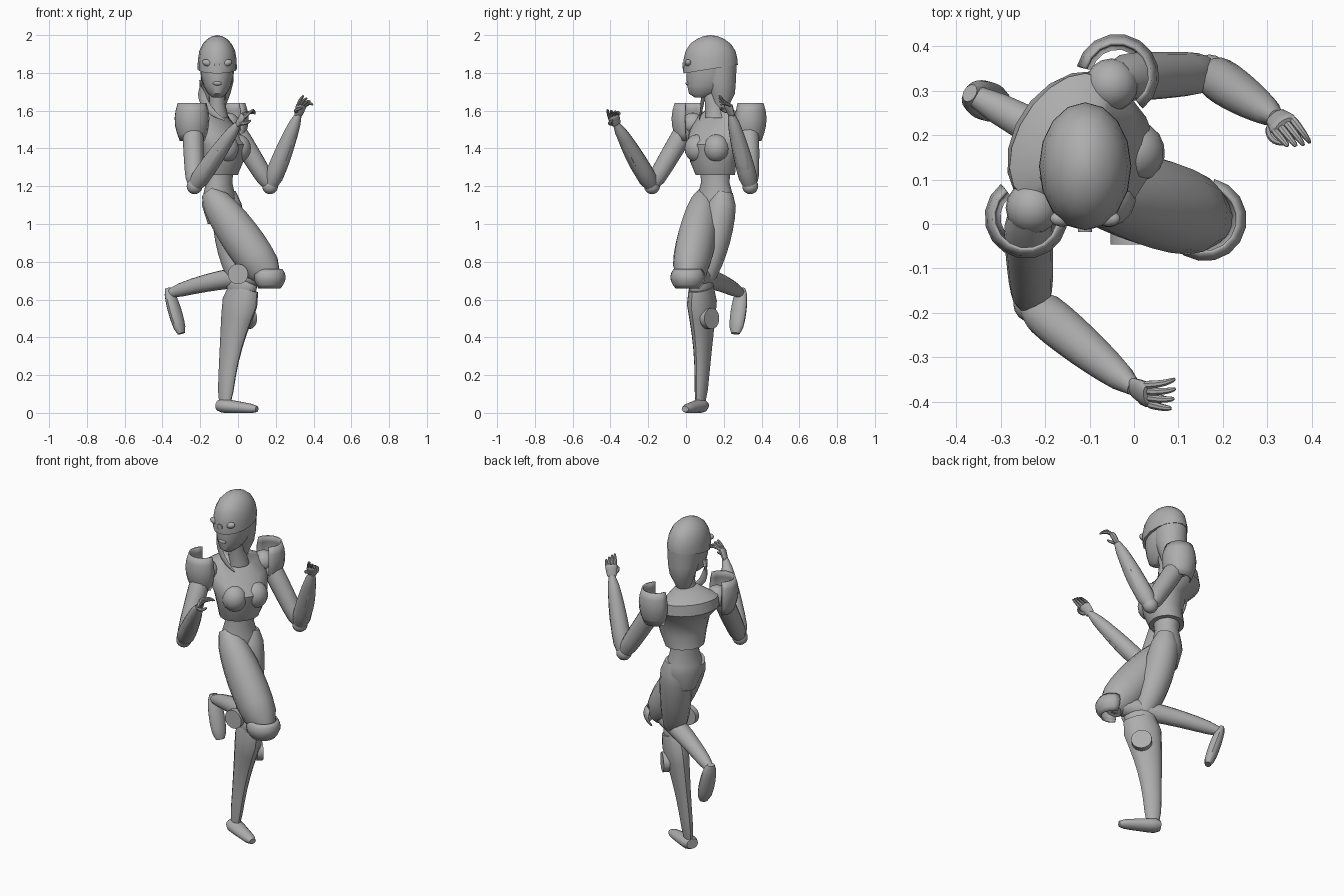
import bpy, bmesh, math
from mathutils import Vector, Matrix

cube = bpy.data.objects.get("Cube")
if cube:
    bpy.data.objects.remove(cube)

grey_colour = (.42, .42, .42, 1)
grey = bpy.data.materials.new("plain grey")
grey.use_nodes = True
grey.diffuse_color = grey_colour
grey.node_tree.nodes["Principled BSDF"].inputs["Base Color"].default_value = grey_colour

UP = Vector((0, 0, 1))
WIDE = Vector((1, 0, 0))
AHEAD = -Vector((0, 1, 0))                  # where the head looks
FRONT = Vector((.84, -.54, 0))              # where the chest points
SIDE = UP.cross(FRONT)                      # toward the left shoulder
body_turn = Matrix.Rotation(math.atan2(SIDE.y, SIDE.x), 4, 'Z')
no_turn = Matrix.Identity(4)
no_bow = Vector()


def finish(name, bm):
    """Turn a bmesh into a grey, smooth object that keeps its hard edges."""
    bmesh.ops.recalc_face_normals(bm, faces=bm.faces)
    mesh = bpy.data.meshes.new(name)
    bm.to_mesh(mesh)
    bm.free()
    mesh.materials.append(grey)
    obj = bpy.data.objects.new(name, mesh)
    bpy.context.collection.objects.link(obj)
    bpy.ops.object.select_all(action='DESELECT')
    obj.select_set(True)
    bpy.context.view_layer.objects.active = obj
    bpy.ops.object.shade_smooth_by_angle(angle=math.radians(35))
    return obj


def bridge(bm, rows, closed):
    for low, high in zip(rows, rows[1:]):
        count = len(low)
        for k in range(count if closed else count - 1):
            following = (k + 1) % count
            bm.faces.new((low[k], low[following], high[following], high[k]))


def skin(name, rings, sides=14):
    """Skin oval rings, each a centre and its two half axes."""
    bm = bmesh.new()
    angles = [math.tau * k / sides for k in range(sides)]
    rows = [[bm.verts.new(centre + u * math.cos(a) + v * math.sin(a)) for a in angles]
            for centre, u, v in rings]
    bridge(bm, rows, True)
    bm.faces.new(rows[0])
    bm.faces.new(rows[-1])
    finish(name, bm)


def tower(name, base, front, rings):
    """Stack level ovals: height, shift to the front, half width, half depth."""
    side = UP.cross(front)
    skin(name, [(base + UP * height + front * shift, side * width, front * depth)
                for height, shift, width, depth in rings], 18)


def limb(name, start, end, radii, flat=1, ref=SIDE, bow=no_bow, sides=14):
    """Round-ended limb whose radius runs smoothly through start, middle and end."""
    first, middle, last = radii
    steps = 8
    rings = []
    for i in range(steps + 1):
        t = i / steps
        along = (end - start + bow * 4 * (1 - 2 * t)).normalized()
        u = (ref - along * ref.dot(along)).normalized()
        v = along.cross(u)
        radius = (first * (1 - t) * (1 - 2 * t) + middle * 4 * t * (1 - t)
                  + last * t * (2 * t - 1))
        radius *= 1 - .3 * abs(2 * t - 1) ** 8
        centre = start.lerp(end, t) + bow * 4 * t * (1 - t)
        rings.append((centre, u * radius, v * radius * flat))
    skin(name, rings, sides)


def ball(name, centre, size, turn=no_turn):
    bm = bmesh.new()
    place = Matrix.Translation(centre) @ turn @ Matrix.Diagonal((*size, 1))
    bmesh.ops.create_uvsphere(bm, u_segments=16, v_segments=10, radius=1, matrix=place)
    finish(name, bm)


def dome(name, centre, size, rim_normal):
    """Blunt-topped cap cut off along a tilted rim."""
    bm = bmesh.new()
    bmesh.ops.create_uvsphere(bm, u_segments=16, v_segments=12, radius=1)
    for v in bm.verts:
        v.co *= 1 + .4 * (v.co.z * (1 - v.co.z ** 2)) ** 2     # fuller crown
    place = Matrix.Translation(centre) @ Matrix.Diagonal((*size, 1))
    bmesh.ops.transform(bm, verts=bm.verts, matrix=place)
    cut = bmesh.ops.bisect_plane(bm, geom=bm.verts[:] + bm.edges[:] + bm.faces[:],
                                 plane_co=centre, plane_no=rim_normal, clear_inner=True)
    rim = [e for e in cut["geom_cut"] if isinstance(e, bmesh.types.BMEdge)]
    bmesh.ops.contextual_create(bm, geom=rim)
    finish(name, bm)


def disc(name, centre, normal, radius):
    bm = bmesh.new()
    turn = normal.to_track_quat('Z', 'Y').to_matrix().to_4x4()
    bmesh.ops.create_cone(bm, cap_ends=True, segments=18, radius1=radius, radius2=radius,
                          depth=radius * .6, matrix=Matrix.Translation(centre) @ turn)
    finish(name, bm)


def guard(name, bottom, height, radius, facing):
    """Bulging open shell wrapped around a joint."""
    bm = bmesh.new()
    middle = math.atan2(facing.y, facing.x)
    rows = []
    for i in range(6):
        t = i / 5
        reach = radius * (.55 + .45 * math.sin(math.pi * (.1 + .7 * t)))
        row = []
        for k in range(-5, 6):
            angle = middle + math.radians(22 * k)
            out = Vector((math.cos(angle), math.sin(angle), 0))
            row.append(bm.verts.new(bottom + out * reach + UP * height * t))
        rows.append(row)
    bridge(bm, rows, False)
    shell = finish(name, bm).modifiers.new("thickness", 'SOLIDIFY')
    shell.thickness = .008
    shell.offset = 0


def hand(side, wrist, along, palm):
    """Palm, four curled fingers and a thumb."""
    along.normalize()
    palm = (palm - along * palm.dot(along)).normalized()
    across = along.cross(palm)
    limb(side + "_palm", wrist - along * .01, wrist + along * .06, (.025, .03, .035), .5, across)
    for i, finger in enumerate(("index", "middle", "ring", "little")):
        knuckle = wrist + along * .05 + across * (i - 1.5) * .016
        bend = .3 + .25 * i
        tip = knuckle + (along * math.cos(bend) + palm * math.sin(bend)) * .07
        limb(f"{side}_{finger}_finger", knuckle, tip, (.01, .008, .005), 1, across,
             along * .012, 8)
    root = wrist + along * .015 - across * .02
    limb(side + "_thumb", root, root + (along + palm) * .04, (.012, .01, .006), 1, across,
         across * -.015, 8)


def arm(side, outward, shoulder, elbow, wrist, along, palm):
    """Shoulder guard, upper arm, forearm with its plate, and hand."""
    guard(side + "_shoulder_guard", shoulder + outward * .005 - UP * .12, .2, .09, outward)
    ball(side + "_shoulder", shoulder - outward * .02 - UP * .03, (.06, .06, .06))
    limb(side + "_upper_arm", shoulder - UP * .02, elbow, (.055, .053, .045))
    limb(side + "_forearm", elbow, wrist, (.05, .046, .025))
    ball(side + "_elbow_cap", elbow, (.042, .042, .042))
    reach = wrist - elbow
    outer = elbow - shoulder
    outer = (outer - reach * outer.dot(reach) / reach.length_squared).normalized()
    limb(side + "_forearm_plate", elbow.lerp(wrist, .2) + outer * .04,
         elbow.lerp(wrist, .85) + outer * .025, (.025, .032, .012), .4, reach.cross(outer))
    hand(side, wrist, along, palm)


# Torso, turned away from the head
core = Vector((-.1, .155, 0))
tower("chest", core, FRONT, [(1.26, 0, .11, .095), (1.33, .02, .13, .105), (1.42, .02, .15, .12),
                             (1.5, -.05, .175, .13), (1.56, -.075, .16, .095), (1.61, -.04, .07, .06)])
tower("waist_and_pelvis", core, FRONT, [(1.3, 0, .085, .075), (1.22, 0, .08, .066),
                                        (1.15, 0, .1, .08), (1.1, 0, .11, .085), (1, 0, .06, .06)])
for label, way in (("left", 1), ("right", -1)):
    ball(label + "_breast", core + FRONT * .08 + SIDE * .06 * way + UP * 1.4,
         (.07, .07, .075), body_turn)

# Head with helmet, nape guard and goggles
head = Vector((-.11, .13, 0))
tower("neck", head, AHEAD, [(1.56, -.03, .06, .06), (1.64, -.02, .042, .05), (1.74, 0, .045, .05)])
tower("face", head, AHEAD, [(1.84, 0, .092, .128), (1.78, .01, .086, .12), (1.73, .015, .072, .11),
                            (1.69, .04, .05, .075), (1.67, .05, .025, .035)])
tower("nape_guard", head, AHEAD, [(1.85, -.04, .09, .1), (1.75, -.05, .085, .085),
                                  (1.69, -.06, .07, .07), (1.6, -.05, .035, .035)])
dome("helmet", head + UP * 1.82, (.104, .145, .18), UP + AHEAD * .16)
for label, way in (("left", 1), ("right", -1)):
    ball(label + "_goggle", head + Vector((way * .052, -.118, 1.853)), (.028, .018, .018),
         Matrix.Rotation(way * -.3, 4, 'Y'))
disc("brow_stud", head + AHEAD * .143 + UP * 1.84, AHEAD, .016)
ball("lips", head + AHEAD * .12 + UP * 1.745, (.024, .012, .012))
limb("neck_strand", Vector((-.195, .1, 1.76)), Vector((-.07, .07, 1.55)), (.02, .022, .005), .3,
     UP, Vector((-.04, 0, -.02)), 8)

# Arms, bent up at the elbows
arm("right", -SIDE, Vector((-.24, .02, 1.56)), Vector((-.23, -.18, 1.2)), Vector((0, -.37, 1.53)),
    Vector((.5, -.25, .75)), Vector((.8, .3, -.3)))
arm("left", SIDE, Vector((-.04, .33, 1.56)), Vector((.17, .34, 1.2)), Vector((.32, .24, 1.58)),
    Vector((.3, -.3, .9)), Vector((.6, -.8, .1)))

# Raised right leg, crossing in front
knee = Vector((.16, .01, .73))
ankle = Vector((-.37, .295, .63))
limb("right_thigh", Vector((-.155, .11, 1.17)), knee + Vector((.01, 0, -.02)), (.06, .1, .085), 1.1)
guard("right_knee_guard", knee - UP * .07, .1, .09, FRONT)
limb("right_shin", knee, ankle, (.06, .05, .032), 1, UP, UP * .02)
disc("right_calf_disc", Vector((0, -.03, .735)), AHEAD, .054)
limb("right_foot", ankle + UP * .03, Vector((-.3, .262, .42)), (.03, .045, .035), .7)

# Standing left leg
knee = Vector((.02, .08, .67))
ankle = Vector((-.07, .075, .04))
limb("left_thigh", Vector((-.06, .2, 1.17)), knee, (.07, .085, .055), 1, SIDE, FRONT * -.02)
ball("left_knee", knee, (.055, .09, .07), body_turn)
limb("left_shin", knee + Vector((.01, 0, -.01)), ankle, (.125, .066, .045), .65, FRONT, FRONT * -.02)
disc("left_calf_disc", Vector((.05, .125, .5)), WIDE + UP.cross(WIDE), .056)
limb("left_foot", Vector((-.105, .09, .04)), Vector((.1, -.005, .02)), (.05, .04, .028), .8)
